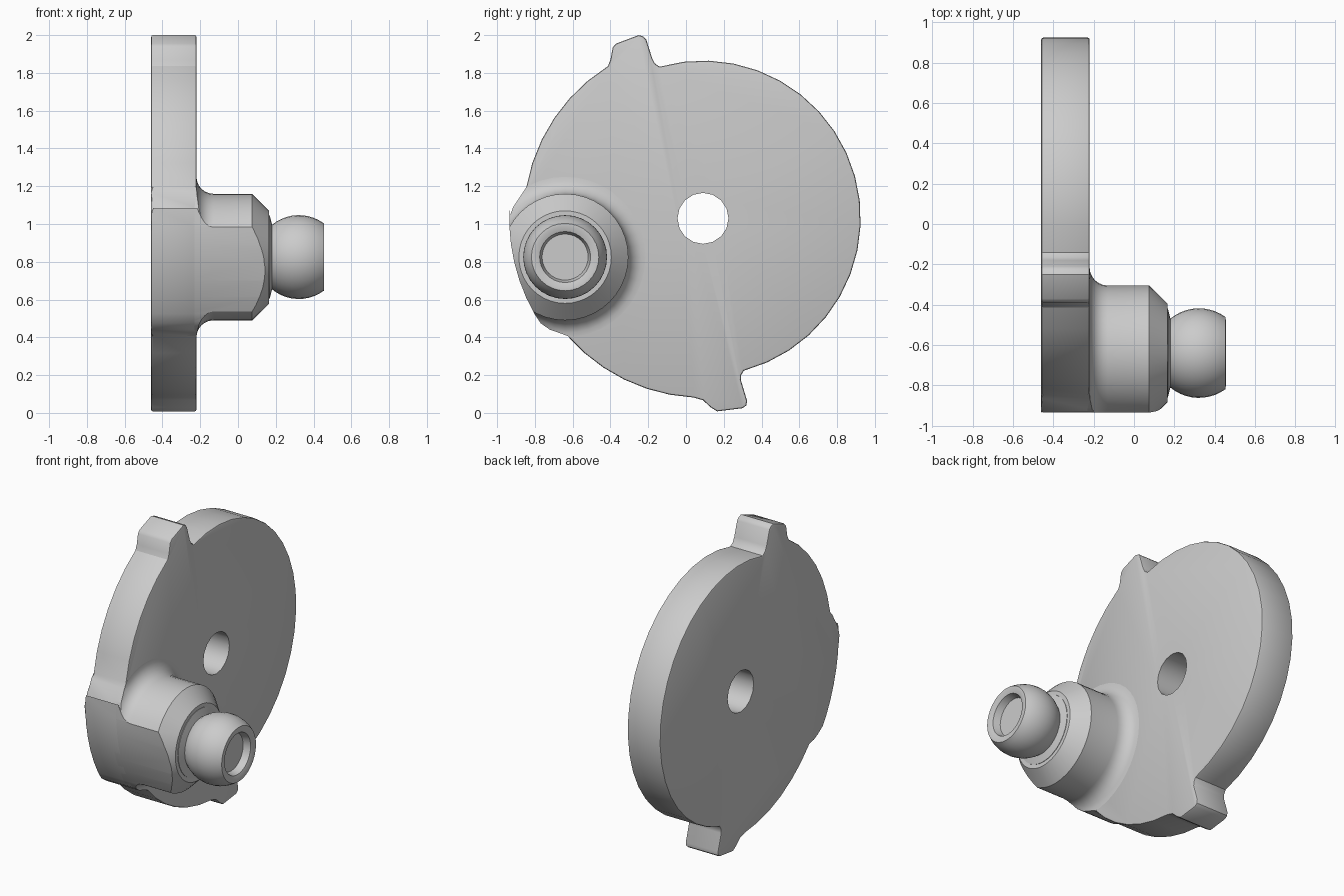
import bpy, bmesh
from math import sin, cos, pi, radians

cube = bpy.data.objects.get("Cube")
if cube:
    bpy.data.objects.remove(cube, do_unlink=True)

HUB = (0.09, 1.03)       # disc centre (y, z)
PIN = (-0.64, 0.825)     # boss and ball axis (y, z)
BACK, FACE = -0.46, -0.22

grey = bpy.data.materials.new("plain grey")
grey.use_nodes = True
colour = (0.6, 0.6, 0.6, 1)
grey.diffuse_color = colour
grey.node_tree.nodes["Principled BSDF"].inputs["Base Color"].default_value = colour


def make_object(name, bm):
    bmesh.ops.recalc_face_normals(bm, faces=bm.faces[:])
    mesh = bpy.data.meshes.new(name)
    bm.to_mesh(mesh)
    bm.free()
    mesh.materials.append(grey)
    obj = bpy.data.objects.new(name, mesh)
    bpy.context.collection.objects.link(obj)
    return obj


def arc(radius, start, end, steps):
    angles = [radians(start + (end - start) * i / steps) for i in range(steps + 1)]
    return [(HUB[0] + radius * cos(a), HUB[1] + radius * sin(a)) for a in angles]


def prism(name, points, x0, x1, bevel=0):
    """Extrude a (y, z) outline along x, optionally softening both rims."""
    bm = bmesh.new()
    base = bm.faces.new([bm.verts.new((x0, y, z)) for y, z in points])
    out = bmesh.ops.extrude_face_region(bm, geom=[base])
    for v in out["geom"]:
        if isinstance(v, bmesh.types.BMVert):
            v.co.x = x1
    if bevel:
        rims = [e for e in bm.edges if abs(e.verts[0].co.x - e.verts[1].co.x) < 1e-5]
        bmesh.ops.bevel(bm, geom=rims, offset=bevel, segments=2, profile=0.5, affect="EDGES")
    return make_object(name, bm)


def lathe(name, profile, segments):
    """Revolve (x, radius) points about the pin axis, capping both ends."""
    bm = bmesh.new()
    rings = []
    for x, r in profile:
        rings.append([bm.verts.new((x, PIN[0] + r * cos(2 * pi * i / segments),
                                    PIN[1] + r * sin(2 * pi * i / segments)))
                      for i in range(segments)])
    for a, b in zip(rings, rings[1:]):
        for i in range(segments):
            j = (i + 1) % segments
            bm.faces.new((a[i], a[j], b[j], b[i]))
    bm.faces.new(rings[0])
    bm.faces.new(rings[-1])
    return make_object(name, bm)


def boolean(obj, cutter, operation):
    mod = obj.modifiers.new(operation.lower(), "BOOLEAN")
    mod.operation, mod.object, mod.solver = operation, cutter, "EXACT"
    bpy.context.view_layer.update()
    graph = bpy.context.evaluated_depsgraph_get()
    mesh = bpy.data.meshes.new_from_object(obj.evaluated_get(graph))
    obj.modifiers.clear()
    obj.data = mesh
    bpy.data.objects.remove(cutter, do_unlink=True)


# Disc outline: small arc, top tab, wide arc, side bulge, wide arc, bottom tab
outline = arc(0.835, -75, 106, 20)
outline += [(-0.165, 1.85), (-0.18, 1.88), (-0.21, 1.975), (-0.225, 1.992), (-0.25, 2.0),
            (-0.37, 1.955), (-0.388, 1.935), (-0.4, 1.87)]
outline += arc(0.95, 122, 170, 6)
outline += [(-0.865, 1.165), (-0.915, 1.09), (-0.93, 1.05)]
outline += arc(1.026, 177, 209.5, 6)
outline += [(-0.77, 0.475), (-0.72, 0.44), (-0.67, 0.423)]
outline += arc(0.95, 221, 267, 6)
outline += [(0.09, 0.067), (0.13, 0.03), (0.165, 0.008), (0.3, 0.025), (0.32, 0.04),
            (0.323, 0.065), (0.29, 0.175), (0.292, 0.2)]

# Disc with its centre hole
disc = prism("tabbed_disc", outline, BACK, FACE, 0.01)
boolean(disc, prism("hole_cutter", arc(0.135, 0, 337.5, 15), -1, 1), "DIFFERENCE")

# Boss with a filleted foot and chamfered nose, trimmed to the disc outline
fillet = 0.09
profile = [(FACE - 0.05, 0.335 + fillet)]
for i in range(7):
    a = pi / 2 * i / 6
    profile.append((FACE + fillet * (1 - cos(a)), 0.335 + fillet * (1 - sin(a))))
profile += [(0.075, 0.335), (0.165, 0.245)]
boss = lathe("boss", profile, 40)
boolean(boss, prism("boss_trim", outline, -1, 1), "INTERSECT")

# Ball stud: neck, ball, dished lip and recessed end
profile = [(0.14, 0.22), (0.168, 0.22), (0.19, 0.195)]
for i in range(13):
    a = radians(145 - (145 - 53.5) * i / 12)
    profile.append((0.322 + 0.222 * cos(a), 0.222 * sin(a)))
profile[2] = (0.19, profile[3][1] + 0.005)
del profile[3]
profile += [(0.455, 0.165), (0.445, 0.135), (0.4, 0.122)]
ball = lathe("ball_stud", profile, 32)

# Smooth shading with crisp edges
bpy.ops.object.select_all(action="DESELECT")
for obj in (disc, boss, ball):
    obj.select_set(True)
bpy.context.view_layer.objects.active = disc
bpy.ops.object.shade_smooth_by_angle(angle=radians(30))
